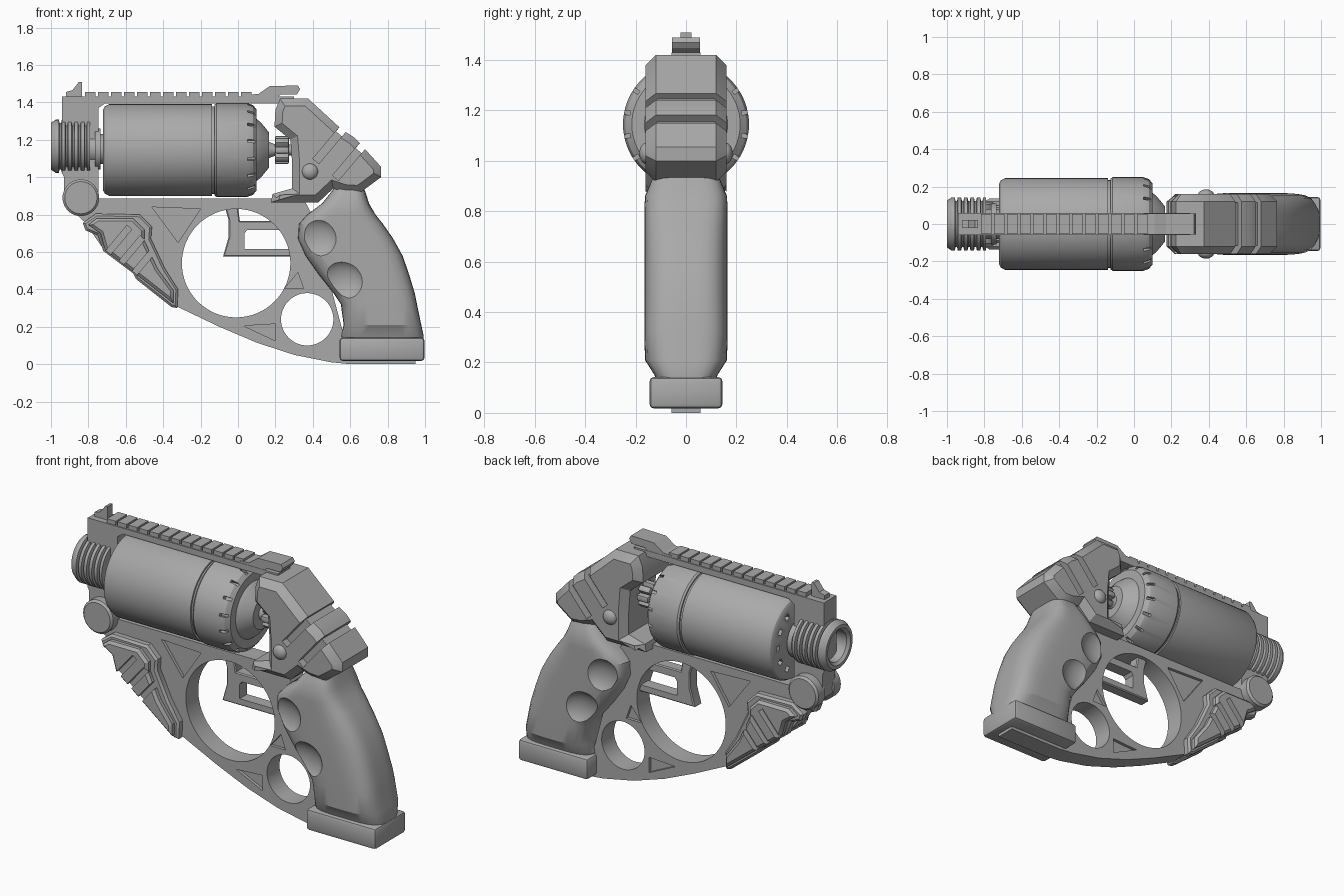
import bpy, bmesh, math
from mathutils import Matrix, Vector

if "Cube" in bpy.data.objects:
    bpy.data.objects.remove(bpy.data.objects["Cube"])

GREY = bpy.data.materials.new("matte_grey")
GREY.use_nodes = True
GREY.diffuse_color = (0.4, 0.4, 0.4, 1)
GREY.node_tree.nodes["Principled BSDF"].inputs["Base Color"].default_value = (0.4, 0.4, 0.4, 1)


def make(name, bm):
    bmesh.ops.recalc_face_normals(bm, faces=bm.faces)
    me = bpy.data.meshes.new(name)
    bm.to_mesh(me)
    bm.free()
    me.materials.append(GREY)
    ob = bpy.data.objects.new(name, me)
    bpy.context.collection.objects.link(ob)
    return ob


def prism(name, pts, y0, y1, bevel=0.0):
    """Extrude an (x, z) outline from y0 to y1, bevelling the rims."""
    bm = bmesh.new()
    face = bm.faces.new([bm.verts.new((x, y0, z)) for x, z in pts])
    ext = bmesh.ops.extrude_face_region(bm, geom=[face])
    verts = [g for g in ext["geom"] if isinstance(g, bmesh.types.BMVert)]
    bmesh.ops.translate(bm, verts=verts, vec=(0, y1 - y0, 0))
    if bevel:
        rim = [e for e in bm.edges if abs(e.verts[0].co.y - e.verts[1].co.y) < 1e-5]
        bmesh.ops.bevel(bm, geom=rim, offset=bevel, segments=1, affect="EDGES", clamp_overlap=False)
    return make(name, bm)


def box(name, centre, size, rot=None, bevel=0.0):
    bm = bmesh.new()
    bmesh.ops.create_cube(bm, size=1, matrix=Matrix.Diagonal((*size, 1)))
    if bevel:
        bmesh.ops.bevel(bm, geom=bm.edges[:], offset=bevel, segments=2, affect="EDGES", profile=0.5)
    m = Matrix.Translation(centre) @ (rot or Matrix())
    bmesh.ops.transform(bm, matrix=m, verts=bm.verts)
    return make(name, bm)


def lathe(name, profile, z, steps=64):
    """Spin an (x, radius) profile round a lengthwise axis at height z."""
    bm = bmesh.new()
    vs = [bm.verts.new((x, 0, r)) for x, r in profile]
    es = [bm.edges.new(p) for p in zip(vs, vs[1:])]
    bmesh.ops.spin(bm, geom=vs + es, cent=(0, 0, 0), axis=(1, 0, 0), angle=math.tau, steps=steps)
    bmesh.ops.remove_doubles(bm, verts=bm.verts, dist=1e-5)
    bmesh.ops.translate(bm, verts=bm.verts, vec=(0, 0, z))
    return make(name, bm)


def circle(cx, cz, r, n=48):
    return [(cx + r * math.cos(math.tau * i / n), cz + r * math.sin(math.tau * i / n)) for i in range(n)]


def ellipsoid(name, centre, radii):
    bm = bmesh.new()
    bmesh.ops.create_uvsphere(bm, u_segments=40, v_segments=24, radius=1)
    m = Matrix.Translation(centre) @ Matrix.Diagonal((*radii, 1))
    bmesh.ops.transform(bm, matrix=m, verts=bm.verts)
    return make(name, bm)


def cut(target, cutters):
    bpy.context.view_layer.objects.active = target
    for c in cutters:
        mod = target.modifiers.new("cut", "BOOLEAN")
        mod.operation, mod.solver, mod.object = "DIFFERENCE", "EXACT", c
        bpy.ops.object.modifier_apply(modifier=mod.name)
        bpy.data.objects.remove(c)


SIDES = ((-1, "right"), (1, "left"))
SLANT = Matrix.Rotation(math.radians(-50), 4, "Y")

# Frame plate: top strap, front post and lower guard
frame = prism("frame", [
    (-.94, 1.43), (.3, 1.43), (.3, 1.395), (-.71, 1.395), (-.745, 1.37), (-.745, .885),
    (.35, .885), (.45, .7), (.5, .4), (.58, .1), (.95, .1), (.95, 0), (.6, 0), (.5, .01),
    (.3, .05), (.1, .115), (-.1, .2), (-.33, .31), (-.55, .48), (-.73, .63), (-.82, .76),
    (-.93, .86), (-.93, 1), (-.94, 1.02)], -.058, .058)
holes = [prism("hole", circle(-.01, .54, .29, 64), -.2, .2),
         prism("hole", circle(.37, .24, .14), -.2, .2)]
for tri in ([(-.46, .84), (-.2, .83), (-.32, .65)], [(.03, .205), (.2, .125), (.2, .215)],
            [(.25, .405), (.35, .405), (.32, .49)]):
    for s, _ in SIDES:
        holes.append(prism("recess", tri, s * .04, s * .2))
cut(frame, holes)

# Top rail teeth and sights
for i in range(13):
    box(f"rail_tooth_{i + 1}", (-.79 + i * .0695, 0, 1.44), (.058, .105, .03))
prism("front_sight", [(-.92, 1.43), (-.92, 1.455), (-.885, 1.465), (-.85, 1.51), (-.835, 1.51),
                      (-.835, 1.43)], -.022, .022)
prism("rear_sight", [(.05, 1.42), (.05, 1.44), (.11, 1.445), (.17, 1.487), (.32, 1.49), (.332, 1.47),
                     (.315, 1.443), (.23, 1.443), (.2, 1.42)], -.056, .056)

# Barrel with cooling grooves and an open bore
profile = [(-.86, 0), (-.86, .085), (-.985, .09), (-1, .105), (-1, .125), (-.975, .142)]
for i in range(5):
    x = -.958 + i * .034
    profile += [(x, .142), (x + .004, .124), (x + .012, .124), (x + .016, .142)]
lathe("barrel", profile + [(-.79, .142), (-.79, 0)], 1.165)
lathe("barrel_collar", [(-.8, 0), (-.8, .08), (-.765, .08), (-.765, .11), (-.735, .11), (-.735, .08),
                        (-.7, .08), (-.7, 0)], 1.15)

# Rotating drum with front holes and rim notches
AXIS = 1.145
drum = lathe("drum", [(-.722, 0), (-.722, .215), (-.712, .233), (-.69, .245), (-.14, .245), (-.14, .234),
                      (-.125, .234), (-.125, .243), (-.115, .25), (.05, .25), (.08, .24), (.1, .215),
                      (.1, .165), (.12, .15), (.165, .095), (.165, 0)], AXIS, 72)
cutters = []
for i in range(16):
    turn = Matrix.Rotation(math.tau * (i + .5) / 16, 4, "X")
    centre = turn @ Vector((.085, 0, .25)) + Vector((0, 0, AXIS))
    cutters.append(box("notch", centre, (.07, .016, .05), turn))
for i in range(12):
    turn = Matrix.Rotation(math.tau * i / 12, 4, "X")
    centre = turn @ Vector((-.722, 0, .175)) + Vector((0, 0, AXIS))
    cutters.append(box("port", centre, (.06, .03, .03), turn))
cut(drum, cutters)

# Drum spindle and ratchet
lathe("spindle", [(.16, 0), (.16, .045), (.2, .03), (.32, .03), (.32, 0)], AXIS, 24)
for i in range(4):
    box(f"ratchet_{i + 1}", (.235, 0, AXIS), (.075, .035, .15), Matrix.Rotation(math.pi * i / 4, 4, "X"), .008)

# Rear housing with slanted slots
housing = prism("rear_housing", [
    (.225, 1.42), (.375, 1.42), (.555, 1.255), (.625, 1.21), (.765, 1.055), (.765, 1), (.65, .915),
    (.57, .92), (.51, .94), (.43, .865), (.175, .865), (.185, .91), (.29, .94), (.29, 1.07),
    (.28, 1.2), (.195, 1.27), (.2, 1.36)], -.16, .16, .04)
slots = []
for x, z in ((.5, 1.185), (.605, 1.095)):
    for s, _ in SIDES:
        slots.append(box("slot", (x, s * .16, z), (.26, .09, .042), SLANT))
    slots.append(box("slot", (x + .085, 0, z + .1), (.14, .4, .042), SLANT))
cut(housing, slots)
for s, side in SIDES:
    ellipsoid(f"{side}_housing_bolt", (.385, s * .155, 1.03), (.043, .03, .043))

# Pivot knobs under the barrel
for s, side in SIDES:
    prism(f"{side}_pivot_knob", circle(-.84, .89, .098), s * .03, s * .115, .012)

# Layered fore guard panels
for s, side in SIDES:
    prism(f"{side}_guard_base", [
        (-.83, .755), (-.76, .805), (-.525, .8), (-.46, .735), (-.465, .67), (-.39, .51), (-.32, .4),
        (-.325, .3), (-.355, .305), (-.545, .455), (-.56, .485), (-.72, .605), (-.75, .69), (-.815, .715)],
        s * .04, s * .1, .012)
    panel = prism(f"{side}_guard_panel", [
        (-.8, .745), (-.755, .78), (-.56, .78), (-.5, .72), (-.5, .66), (-.43, .51), (-.345, .395),
        (-.345, .325), (-.53, .47), (-.71, .61), (-.735, .7)], s * .08, s * .135, .015)
    cut(panel, [box("slot", (x, s * .135, z), (.2, .07, .034), SLANT)
                for x, z in ((-.645, .655), (-.575, .6), (-.505, .545))])

# Trigger with a window
trigger = prism("trigger", [(-.07, .84), (-.05, .77), (-.05, .68), (-.08, .575), (.3, .575), (.3, .765),
                            (.01, .765), (0, .84)], -.035, .035, .006)
cut(trigger, [prism("window", [(.035, .615), (.035, .7), (.05, .718), (.27, .718), (.27, .615)], -.1, .1)])

# Grip: rounded sections stacked by height (z, front x, back x, half width)
rings = [(.13, .56, .99, .12), (.15, .55, .993, .125), (.21, .565, .98, .163), (.32, .55, .957, .165),
         (.38, .51, .945, .165), (.48, .43, .915, .165), (.58, .36, .88, .165), (.67, .32, .83, .165),
         (.75, .325, .775, .165), (.8, .37, .735, .165), (.86, .45, .7, .163), (.91, .49, .685, .142),
         (.95, .52, .67, .125)]
bm = bmesh.new()
loops = []
for z, x0, x1, hy in rings:
    loop = []
    for i in range(40):
        a = math.tau * i / 40
        c, s = math.cos(a), math.sin(a)
        k = (abs(c) ** 4 + abs(s) ** 4) ** -.25
        loop.append(bm.verts.new(((x0 + x1) / 2 + (x1 - x0) / 2 * c * k, hy * s * k, z)))
    loops.append(loop)
for lo, hi in zip(loops, loops[1:]):
    for i in range(40):
        j = (i + 1) % 40
        bm.faces.new((lo[i], lo[j], hi[j], hi[i]))
bm.faces.new(loops[0])
bm.faces.new(loops[-1])
grip = make("grip", bm)
cut(grip, [ellipsoid("finger", (x, s * .2, z), (.13, .075, .12))
           for x, z in ((.41, .67), (.55, .44)) for s, _ in SIDES])
box("grip_base", (.77, 0, .08), (.455, .29, .125), None, .018)

# Smooth curved faces, keep hard edges
bpy.ops.object.select_all(action="DESELECT")
for ob in bpy.context.scene.objects:
    if ob.type == "MESH" and ob.data.materials and ob.data.materials[0] == GREY:
        ob.select_set(True)
        bpy.context.view_layer.objects.active = ob
bpy.ops.object.shade_smooth_by_angle(angle=math.radians(30))
